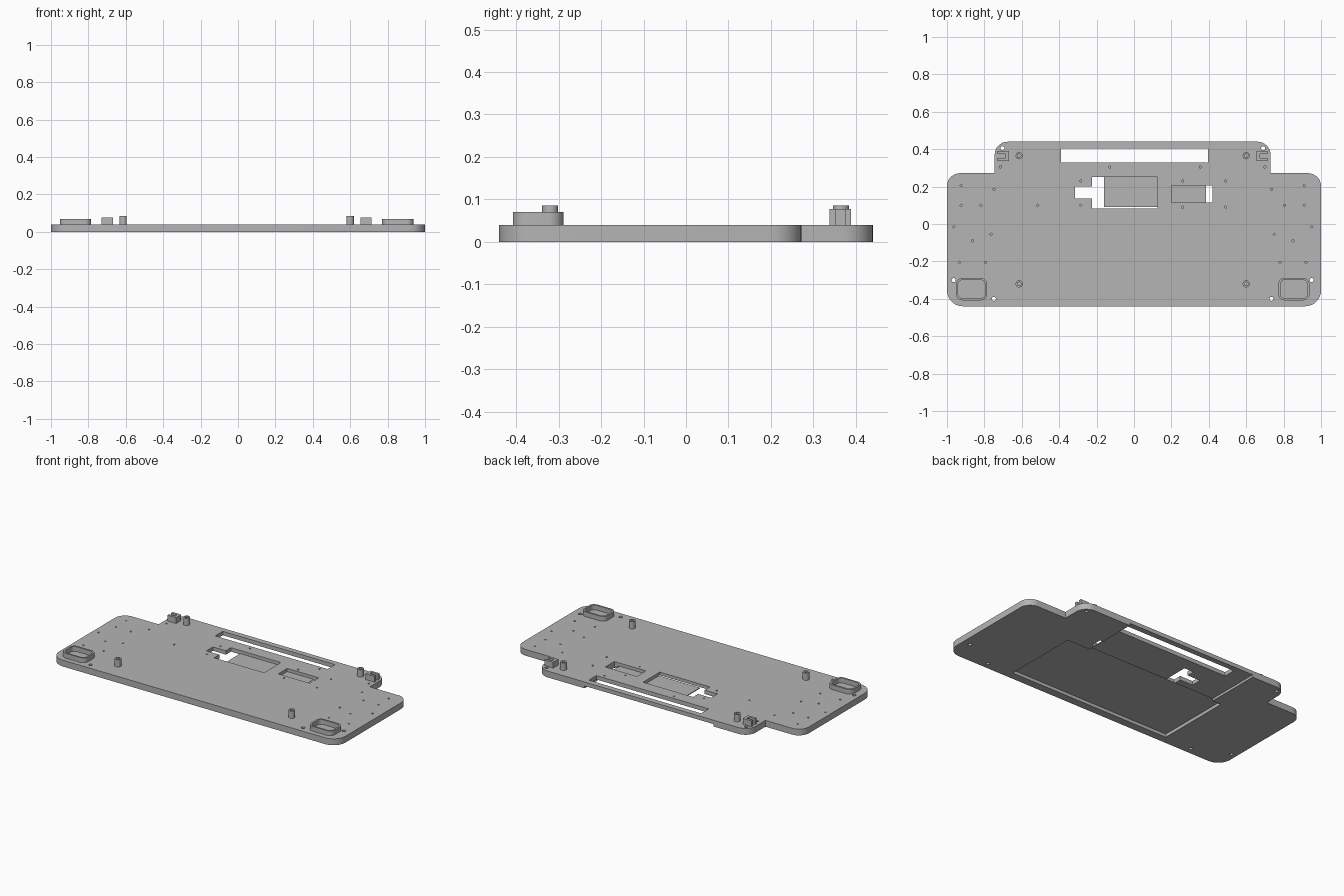
import bpy
import bmesh
from math import radians, sin, cos, tau
from mathutils import Vector

default = bpy.data.objects.get("Cube")
if default:
    bpy.data.objects.remove(default, do_unlink=True)

TOP = 0.04      # plate thickness
MID = -0.007    # mirror line of the fittings

grey = bpy.data.materials.new("plain grey")
grey.use_nodes = True
grey.diffuse_color = (0.46, 0.46, 0.46, 1)
grey.node_tree.nodes["Principled BSDF"].inputs["Base Color"].default_value = grey.diffuse_color


def rounded(corners, steps=8):
    """Outline from (x, y, radius) corners; radius 0 stays sharp."""
    points = []
    for i, (x, y, r) in enumerate(corners):
        here = Vector((x, y))
        if not r:
            points.append(here)
            continue
        before = (Vector(corners[i - 1][:2]) - here).normalized()
        after = (Vector(corners[(i + 1) % len(corners)][:2]) - here).normalized()
        centre = here + (before + after) * r
        for k in range(steps + 1):
            a = tau / 4 * k / steps
            points.append(centre - after * r * cos(a) - before * r * sin(a))
    return points


def rect(x0, x1, y0, y1, r=0):
    return rounded([(x0, y0, r), (x1, y0, r), (x1, y1, r), (x0, y1, r)])


def disc(x, y, r, sides=16):
    return [Vector((x + r * cos(tau * k / sides), y + r * sin(tau * k / sides))) for k in range(sides)]


def prism(name, outlines, z0, z1):
    bm = bmesh.new()
    for outline in outlines:
        face = bm.faces.new([bm.verts.new((p.x, p.y, z0)) for p in outline])
        moved = bmesh.ops.extrude_face_region(bm, geom=[face], use_keep_orig=True)["geom"]
        for v in moved:
            if isinstance(v, bmesh.types.BMVert):
                v.co.z = z1
    bmesh.ops.recalc_face_normals(bm, faces=bm.faces)
    mesh = bpy.data.meshes.new(name)
    bm.to_mesh(mesh)
    bm.free()
    mesh.materials.append(grey)
    obj = bpy.data.objects.new(name, mesh)
    bpy.context.collection.objects.link(obj)
    return obj


def cut(obj, outlines, z0, z1):
    cutter = prism("cutter", outlines, z0, z1)
    cutter.hide_render = True
    mod = obj.modifiers.new("cut", "BOOLEAN")
    mod.operation, mod.solver, mod.object = "DIFFERENCE", "EXACT", cutter
    bpy.context.view_layer.update()
    result = bpy.data.meshes.new_from_object(obj.evaluated_get(bpy.context.evaluated_depsgraph_get()))
    obj.modifiers.clear()
    obj.data = result
    bpy.data.objects.remove(cutter, do_unlink=True)


def smooth(obj):
    bpy.ops.object.select_all(action="DESELECT")
    obj.select_set(True)
    bpy.context.view_layer.objects.active = obj
    bpy.ops.object.shade_smooth_by_angle(angle=radians(30))


def both(x):
    return (x, 2 * MID - x)


# Base plate with a narrower tab at the back
plate = prism("base_plate", [rounded([
    (-1, -0.44, 0.085), (1, -0.44, 0.085), (1, 0.272, 0.07), (0.73, 0.272, 0),
    (0.73, 0.44, 0.07), (-0.745, 0.44, 0.07), (-0.745, 0.272, 0), (-1, 0.272, 0.07)])], 0, TOP)

# Underside recess: wide at the front, narrower and open at the back
cut(plate, [rect(-0.56, 0.56, -0.39, 0.09)], -0.1, 0.02)
cut(plate, [rect(-0.5, 0.4, 0.08, 0.6)], -0.1, 0.015)

# Through slots
cut(plate, [rect(-0.39, 0.395, 0.33, 0.405)], -0.1, 0.1)
cut(plate, [rect(-0.315, -0.2, 0.135, 0.2)], -0.1, 0.1)
cut(plate, [rect(-0.225, -0.16, 0.083, 0.25), rect(0.385, 0.42, 0.115, 0.205)], -0.1, 0.1)

# Shallow pockets in the top
cut(plate, [rect(-0.19, 0.125, 0.083, 0.25), rect(0.2, 0.4, 0.115, 0.205)], 0.02, 0.1)

# Corner screw holes
cut(plate, [disc(x, y, 0.011) for a, y in [(0.69, 0.405), (0.95, -0.3), (0.735, -0.4)]
            for x in both(a)], -0.1, 0.1)

# Small blind pin holes
pins = [(0.91, 0.205), (0.91, 0.1), (0.805, 0.1), (0.95, -0.015), (0.85, -0.09), (0.75, -0.055),
        (0.92, -0.205), (0.78, -0.205), (0.735, 0.185), (0.7, 0.305)]
single = [(-0.515, 0.1), (-0.285, 0.1), (-0.285, 0.23), (-0.13, 0.305), (0.355, 0.305),
          (0.26, 0.23), (0.26, 0.09), (0.49, 0.23), (0.49, 0.09)]
cut(plate, [disc(x, y, 0.006, 8) for a, y in pins for x in both(a)]
    + [disc(x, y, 0.006, 8) for x, y in single], 0.027, 0.1)
smooth(plate)

for side, sign in (("left", 1), ("right", -1)):
    def span(a, b):
        return sorted((MID + sign * a, MID + sign * b))

    # Hollow standoff posts
    for place, y in (("back", 0.365), ("front", -0.32)):
        x = MID + sign * 0.607
        post = prism(f"{place}_{side}_post", [disc(x, y, 0.019, 24)], TOP - 0.002, 0.086)
        cut(post, [disc(x, y, 0.01, 16)], TOP, 0.2)
        smooth(post)

    # Raised rounded rims at the front corners
    rim = prism(f"{side}_rim", [rect(*span(0.778, 0.945), -0.408, -0.288, 0.035)], TOP - 0.002, 0.07)
    cut(rim, [rect(*span(0.789, 0.934), -0.397, -0.299, 0.025)], TOP, 0.2)
    smooth(rim)

    # Slotted clips on the back tab, open toward the outside
    clip = prism(f"{side}_clip", [rect(*span(0.662, 0.722), 0.338, 0.389)], TOP - 0.002, 0.077)
    cut(clip, [rect(*span(0.68, 0.8), 0.353, 0.374)], TOP, 0.2)
